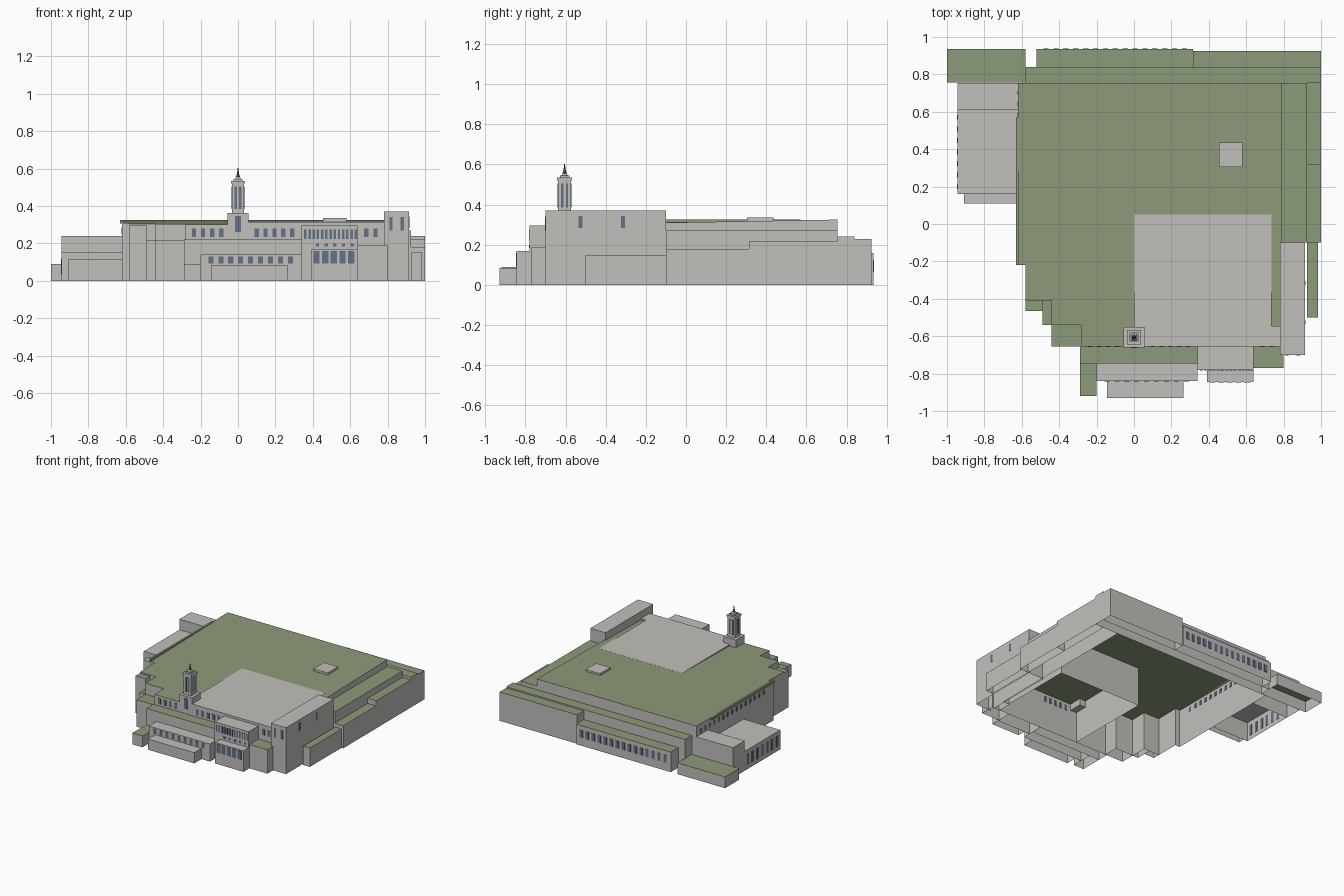
import bpy
import bmesh
from math import radians
from mathutils import Matrix

cube = bpy.data.objects.get("Cube")
if cube:
    bpy.data.objects.remove(cube, do_unlink=True)


def material(name, r, g, b):
    mat = bpy.data.materials.new(name)
    mat.use_nodes = True
    mat.diffuse_color = (r, g, b, 1)
    mat.node_tree.nodes["Principled BSDF"].inputs["Base Color"].default_value = (r, g, b, 1)
    return mat


STONE = material("pale stone", .54, .53, .505)
GRASS = material("green roof", .265, .325, .195)
GLASS = material("blue grey glass", .125, .165, .24)
SLATE = material("dark slate", .045, .05, .06)


def finish(name, bm, mats):
    mesh = bpy.data.meshes.new(name)
    bm.to_mesh(mesh)
    bm.free()
    for mat in mats:
        mesh.materials.append(mat)
    obj = bpy.data.objects.new(name, mesh)
    bpy.context.collection.objects.link(obj)
    return obj


def prism(name, outline, height, roof=STONE, wall=STONE, base=0, closed=False):
    """Walls around an outline with a roof; height may vary with y."""
    bm = bmesh.new()
    level = height if callable(height) else (lambda y: height)
    low = [bm.verts.new((x, y, base)) for x, y in outline]
    high = [bm.verts.new((x, y, level(y))) for x, y in outline]
    count = len(outline)
    for i in range(count):
        j = (i + 1) % count
        bm.faces.new((low[i], low[j], high[j], high[i]))
    bm.faces.new(high).material_index = 1
    if closed:
        bm.faces.new(low[::-1])
    return finish(name, bm, (wall, roof))


def block(name, x0, x1, y0, y1, top, roof=STONE, **options):
    return prism(name, [(x0, y0), (x1, y0), (x1, y1), (x0, y1)], top, roof, **options)


def windows(name, first, last, count, plane, width, z0, z1, side="front"):
    """Row of thin glass plates on one wall plane."""
    bm = bmesh.new()
    for i in range(count):
        at = first + (last - first) * i / max(count - 1, 1)
        across = side in ("front", "back")
        centre = (at, plane) if across else (plane, at)
        size = (width, .005) if across else (.005, width)
        place = Matrix.Translation((*centre, (z0 + z1) / 2))
        bmesh.ops.create_cube(bm, size=1, matrix=place @ Matrix.Diagonal((*size, z1 - z0, 1)))
    return finish(name, bm, (GLASS,))


def cone(name, x, y, z0, z1, r0, r1, sides, mat, turn=0):
    bm = bmesh.new()
    place = Matrix.Translation((x, y, (z0 + z1) / 2)) @ Matrix.Rotation(radians(turn), 4, "Z")
    bmesh.ops.create_cone(bm, cap_ends=True, segments=sides, radius1=r0, radius2=r1,
                          depth=z1 - z0, matrix=place)
    return finish(name, bm, (mat,))


# Main hall with a gently rising green roof
def roof_slope(y):
    return .312 + .0178 * y


prism("main_hall", [(-.62, .755), (-.62, -.22), (-.58, -.22), (-.58, -.41), (-.44, -.41),
                    (-.44, -.54), (-.28, -.54), (-.28, -.655), (.79, -.655), (.79, .755)],
      roof_slope, GRASS)
block("roof_eave", -.63, -.615, -.22, .57, .325, GRASS, wall=GRASS, base=.305, closed=True)
block("flat_roof_hall", 0, .735, -.656, .05, .3135)
block("flat_roof_corner", .73, .785, -.656, -.545, .3135)
block("skylight", .455, .58, .305, .435, .335, base=.31)

# Stepped front left corner
block("corner_step_outer", -.58, -.49, -.465, -.41, .295, GRASS)
block("corner_step_middle", -.49, -.44, -.54, -.41, .215, GRASS)
block("corner_step_inner", -.44, -.28, -.655, -.54, .215, GRASS)

# Front terraces
block("front_terrace", -.29, .34, -.745, -.655, .22, GRASS)
block("front_pier", -.29, -.2, -.92, -.745, .09, GRASS)
block("front_gallery", -.2, .34, -.84, -.745, .14)
block("front_porch", -.145, .265, -.93, -.84, .085)
block("entrance_hall", .34, .64, -.78, -.655, .295)
block("entrance_porch", .39, .64, -.845, -.78, .168)
block("entrance_side", .64, .8, -.77, -.655, .19, GRASS)

# Tall block and terraces on the left side
block("tall_block", .78, .915, -.7, -.1, .37)
block("side_terrace_upper", .79, .925, -.1, .755, .27, GRASS)
block("side_terrace_front", .925, .985, -.5, -.1, .15, GRASS)
block("side_terrace_low", .925, 1, -.1, .315, .18, GRASS)
block("side_terrace_high", .925, 1, .315, .755, .22, GRASS)

# Rear wings
block("rear_terrace", -.58, 1, .755, .84, .24, GRASS)
block("rear_window_wing", -.52, .315, .84, .935, .16, GRASS)
block("rear_long_wing", .315, 1, .84, .925, .23, GRASS)
block("rear_low_wing", -1, -.58, .757, .935, .09, GRASS)

# Annex on the right side
block("annex_tall", -.945, -.62, .61, .755, .24)
block("annex_main", -.945, -.62, .16, .61, .155)
block("annex_step", -.91, -.62, .11, .16, .115)

# Windows
windows("hall_windows_right", -.235, -.09, 4, -.656, .023, .235, .28)
windows("hall_windows_centre", .1, .29, 5, -.656, .023, .235, .28)
windows("hall_windows_left", .685, .735, 2, -.656, .023, .235, .28)
windows("gallery_windows", -.145, .28, 9, -.84, .027, .092, .13)
windows("entrance_upper_windows", .36, .63, 13, -.78, .013, .222, .275)
windows("entrance_small_windows", .425, .61, 5, -.78, .018, .183, .2)
windows("entrance_tall_windows", .42, .605, 5, -.845, .034, .092, .16)
windows("tall_block_front_windows", .818, .878, 2, -.7, .018, .27, .34)
windows("tall_block_side_windows", -.525, -.315, 2, .915, .02, .283, .343, "left")
windows("hall_side_windows", -.1, .7, 15, -.62, .022, .25, .285, "right")
windows("annex_windows", .2, .57, 7, -.945, .025, .035, .12, "right")
windows("rear_windows", -.47, .27, 15, .935, .028, .065, .125, "back")

# Tower
TX, TY = 0, -.605


def tower_block(name, half, base, top):
    block(name, TX - half, TX + half, TY - half, TY + half, top, base=base, closed=True)


tower_block("tower_base", .055, .25, .363)
tower_block("tower_shaft", .033, .363, .525)
tower_block("tower_cornice", .038, .52, .534)
tower_block("tower_lantern", .024, .534, .545)
cone("tower_cap", TX, TY, .545, .558, .024, .01, 4, STONE, 45)
cone("tower_spire_base", TX, TY, .546, .57, .014, .006, 12, SLATE)
cone("tower_spire", TX, TY, .57, .605, .006, .001, 12, SLATE)
windows("tower_base_window", TX, TX, 1, TY - .055, .03, .262, .345)
for side, sign in (("front", -1), ("back", 1), ("right", -1), ("left", 1)):
    middle, plane = (TX, TY) if side in ("front", "back") else (TY, TX)
    windows("tower_windows_" + side, middle - .012, middle + .012, 2,
            plane + sign * .033, .012, .385, .505, side)
